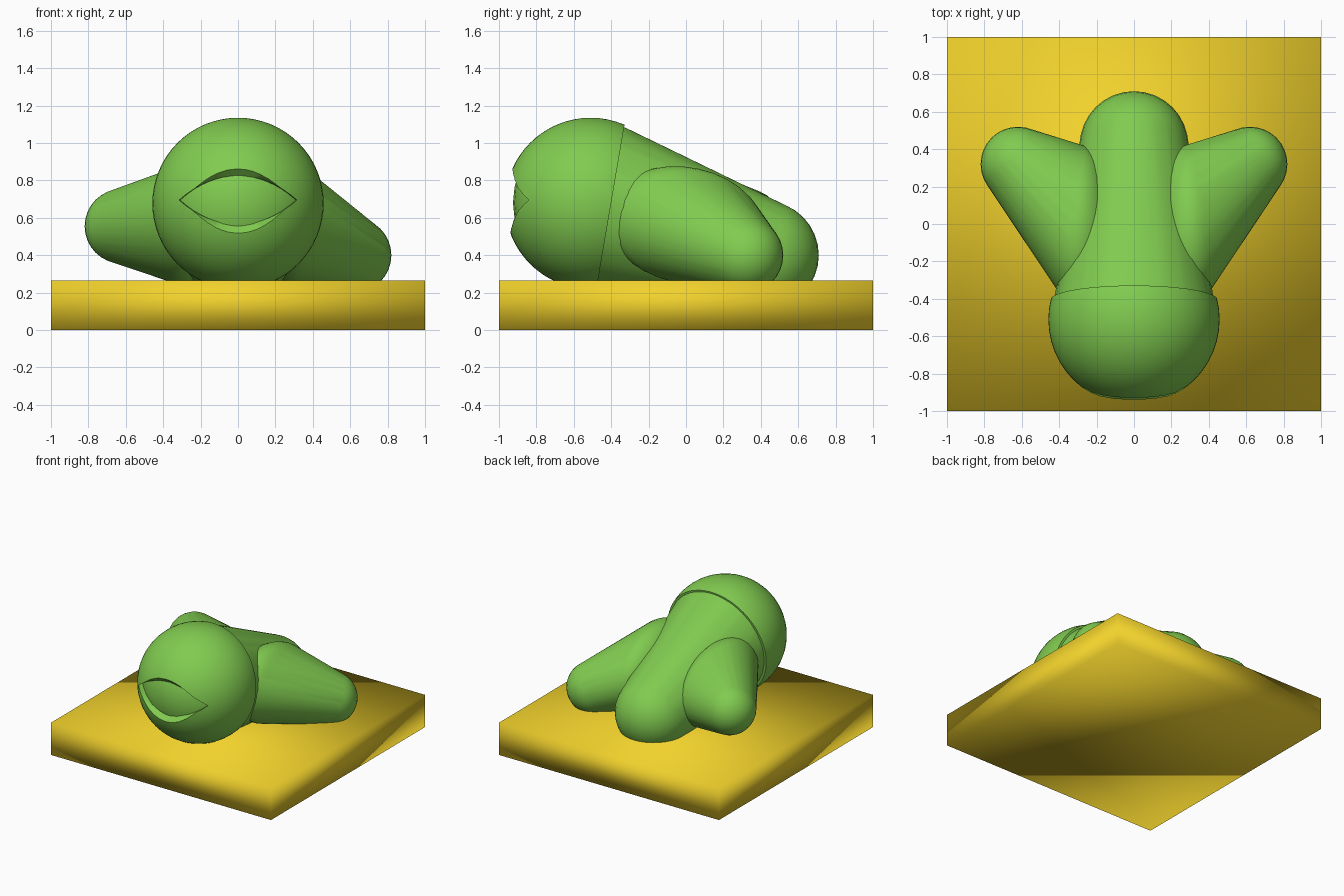
import bpy, bmesh, math
from mathutils import Vector, Matrix

if "Cube" in bpy.data.objects:
    bpy.data.objects.remove(bpy.data.objects["Cube"])


def material(name, color):
    m = bpy.data.materials.new(name)
    m.diffuse_color = color
    m.use_nodes = True
    m.node_tree.nodes["Principled BSDF"].inputs["Base Color"].default_value = m.diffuse_color
    return m


green = material("green", (0.22, 0.60, 0.08, 1))
yellow = material("yellow", (0.88, 0.64, 0.025, 1))


def finish(bm, name, mat):
    bmesh.ops.recalc_face_normals(bm, faces=bm.faces)
    mesh = bpy.data.meshes.new(name)
    bm.to_mesh(mesh)
    bm.free()
    ob = bpy.data.objects.new(name, mesh)
    bpy.context.collection.objects.link(ob)
    mesh.materials.append(mat)
    mesh.polygons.foreach_set("use_smooth", [True] * len(mesh.polygons))
    return ob


def ellipsoid_points(center, radii, tilt=0, n=32):
    rot = Matrix.Rotation(math.radians(tilt), 3, 'X')
    pts = []
    for i in range(n // 2 + 1):
        a = math.pi * i / (n // 2)
        for j in range(n if 0 < i < n // 2 else 1):
            b = 2 * math.pi * j / n
            p = Vector((radii[0] * math.sin(a) * math.cos(b),
                        radii[1] * math.sin(a) * math.sin(b),
                        radii[2] * math.cos(a)))
            pts.append(Vector(center) + rot @ p)
    return pts


def hull(name, *blobs):
    """Smooth skin stretched round several ellipsoids."""
    bm = bmesh.new()
    for blob in blobs:
        for p in ellipsoid_points(*blob):
            bm.verts.new(p)
    bmesh.ops.convex_hull(bm, input=bm.verts)
    loose = [v for v in bm.verts if not v.link_faces]
    bmesh.ops.delete(bm, geom=loose, context='VERTS')
    return finish(bm, name, green)


# base slab
bm = bmesh.new()
bmesh.ops.create_cube(bm, size=1, matrix=Matrix.Translation((0, 0, 0.1325))
                      @ Matrix.Diagonal((2, 2, 0.265, 1)))
finish(bm, "base", yellow)

# tapering body whose front also fills the opening in the head
hull("body",
     ((0, -0.49, 0.68), (0.435, 0.435, 0.435)),
     ((0, 0.42, 0.40), (0.29, 0.29, 0.29)))

# side limbs: the left one ends higher than the right one
for side, name, end_z in ((1, "right_limb", 0.40), (-1, "left_limb", 0.555)):
    hull(name,
         ((side * 0.30, 0.0, 0.56), (0.20, 0.43, 0.31), -12),
         ((side * 0.62, 0.32, end_z), (0.20, 0.20, 0.20)))

# head shell, cut off by a leaning plane at the back
bm = bmesh.new()
bmesh.ops.create_uvsphere(bm, u_segments=48, v_segments=32, radius=0.458,
                          matrix=Matrix.Translation((0, -0.51, 0.677)))
bmesh.ops.bisect_plane(bm, geom=bm.verts[:] + bm.edges[:] + bm.faces[:],
                       plane_co=(0, -0.40, 0.68), plane_no=(0, 0.82, -0.14),
                       clear_outer=True)
bmesh.ops.holes_fill(bm, edges=[e for e in bm.edges if e.is_boundary])
head = finish(bm, "head", green)

# almond-shaped cutter with a flared lip for the opening
bm = bmesh.new()
loops = []
N = 16
for y, w, h in ((-1.1, 0.34, 0.26), (-0.96, 0.33, 0.20),
                (-0.895, 0.32, 0.13), (-0.6, 0.29, 0.125)):
    ring = []
    for s in (1, -1):
        for i in range(N):
            t = s * (1 - 2 * i / N)
            ring.append(bm.verts.new((w * t, y, 0.695 + s * h * (1 - t * t))))
    loops.append(ring)
for a, b in zip(loops, loops[1:]):
    for i in range(2 * N):
        j = (i + 1) % (2 * N)
        bm.faces.new((a[i], a[j], b[j], b[i]))
bm.faces.new(loops[0])
bm.faces.new(loops[-1])
cutter = finish(bm, "opening_cutter", green)
cutter.hide_render = True

cut = head.modifiers.new("opening", 'BOOLEAN')
cut.operation = 'DIFFERENCE'
cut.solver = 'EXACT'
cut.object = cutter
bpy.ops.object.select_all(action='DESELECT')
bpy.context.view_layer.objects.active = head
head.select_set(True)
bpy.ops.object.modifier_apply(modifier=cut.name)
bpy.ops.object.shade_smooth_by_angle(angle=math.radians(40))
bpy.data.objects.remove(cutter)
